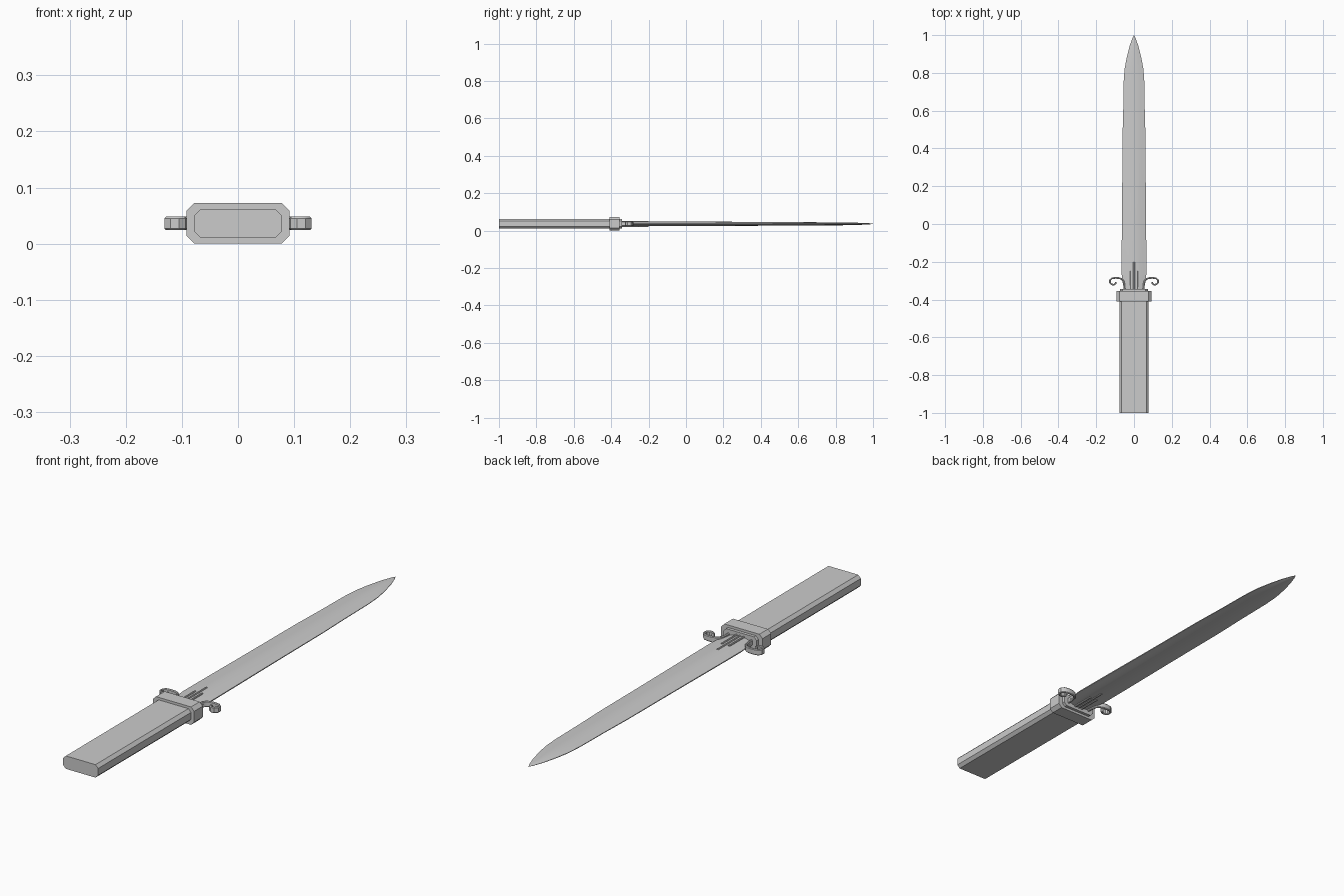
import bpy, bmesh, math
from mathutils import Vector

cube = bpy.data.objects.get("Cube")
if cube:
    bpy.data.objects.remove(cube, do_unlink=True)

MID = 0.036  # height of the centre plane

steel = bpy.data.materials.new("plain_grey")
steel.use_nodes = True
grey = (0.6, 0.6, 0.6, 1)
steel.diffuse_color = grey
steel.node_tree.nodes["Principled BSDF"].inputs["Base Color"].default_value = grey


def loft(name, rings, smooth=None):
    """Skin a list of equal rings and cap both ends."""
    bm = bmesh.new()
    loops = [[bm.verts.new(p) for p in ring] for ring in rings]
    n = len(loops[0])
    for a, b in zip(loops, loops[1:]):
        for i in range(n):
            j = (i + 1) % n
            bm.faces.new((a[i], a[j], b[j], b[i]))
    bm.faces.new(loops[0])
    bm.faces.new(loops[-1])
    bmesh.ops.recalc_face_normals(bm, faces=bm.faces)
    mesh = bpy.data.meshes.new(name)
    bm.to_mesh(mesh)
    bm.free()
    obj = bpy.data.objects.new(name, mesh)
    bpy.context.collection.objects.link(obj)
    mesh.materials.append(steel)
    if smooth:
        bpy.ops.object.select_all(action='DESELECT')
        obj.select_set(True)
        bpy.context.view_layer.objects.active = obj
        bpy.ops.object.shade_smooth_by_angle(angle=math.radians(smooth))
    return obj


def octagon(y, w, h, c, x=0):
    """Chamfered rectangle across the length."""
    quarter = [(w, h - c), (w - c, h)]
    pts = quarter + [(-a, b) for a, b in reversed(quarter)]
    pts += [(-a, -b) for a, b in pts]
    return [(x + a, y, MID + b) for a, b in pts]


def block(name, y0, y1, w, h, c, x=0):
    return loft(name, [octagon(y, w, h, c, x) for y in (y0, y1)])


# Grip, guard and collar
block("grip", -1, -0.4, 0.078, 0.026, 0.012)
block("guard", -0.41, -0.355, 0.092, 0.036, 0.014)
block("collar", -0.36, -0.343, 0.074, 0.026, 0.012)

# Blade: lens section, (y, half width, half thickness)
stations = [(-0.35, 0.052, 0.013), (-0.31, 0.06, 0.013), (-0.26, 0.066, 0.013),
            (-0.1, 0.065, 0.013), (0.1, 0.063, 0.012), (0.25, 0.062, 0.011),
            (0.46, 0.061, 0.01), (0.6, 0.057, 0.009), (0.75, 0.055, 0.008),
            (0.82, 0.05, 0.008), (0.88, 0.039, 0.007), (0.94, 0.024, 0.005),
            (0.98, 0.01, 0.003), (1, 0.0008, 0.0005)]
steps = [i / 4 for i in range(-4, 5)]


def lens(y, w, t):
    def height(s):
        return max(t * (1 - s * s), t * 0.15)
    top = [(s * w, y, MID + height(s)) for s in steps]
    low = [(s * w, y, MID - height(s)) for s in reversed(steps)]
    return top + low


loft("blade", [lens(*s) for s in stations], 40)

# Slim ribs at the root of the blade, on both faces
for side, x, end in (("left", 0.016, -0.25), ("centre", 0, -0.2), ("right", -0.016, -0.25)):
    block("rib_" + side, -0.35, end, 0.004, 0.016, 0.002, x)

# Curled quillons: flat bands swept along a scroll
scroll = [(0.05, -0.35), (0.052, -0.32), (0.056, -0.302), (0.066, -0.291), (0.08, -0.286),
          (0.1, -0.285), (0.117, -0.288), (0.127, -0.297), (0.127, -0.311),
          (0.118, -0.32), (0.106, -0.321), (0.097, -0.315), (0.096, -0.307)]
for name, sign in (("left_quillon", 1), ("right_quillon", -1)):
    rings = []
    for i, p in enumerate(scroll):
        a, b = scroll[max(i - 1, 0)], scroll[min(i + 1, len(scroll) - 1)]
        along = (Vector(b) - Vector(a)).normalized()
        across = Vector((-along.y, along.x)) * 0.0045
        ring = []
        for u, h in ((1, 0.009), (1, -0.009), (0.4, -0.012), (-0.4, -0.012),
                     (-1, -0.009), (-1, 0.009), (-0.4, 0.012), (0.4, 0.012)):
            q = Vector(p) + across * u
            ring.append((sign * q.x, q.y, MID + h))
        rings.append(ring)
    loft(name, rings, 35)
